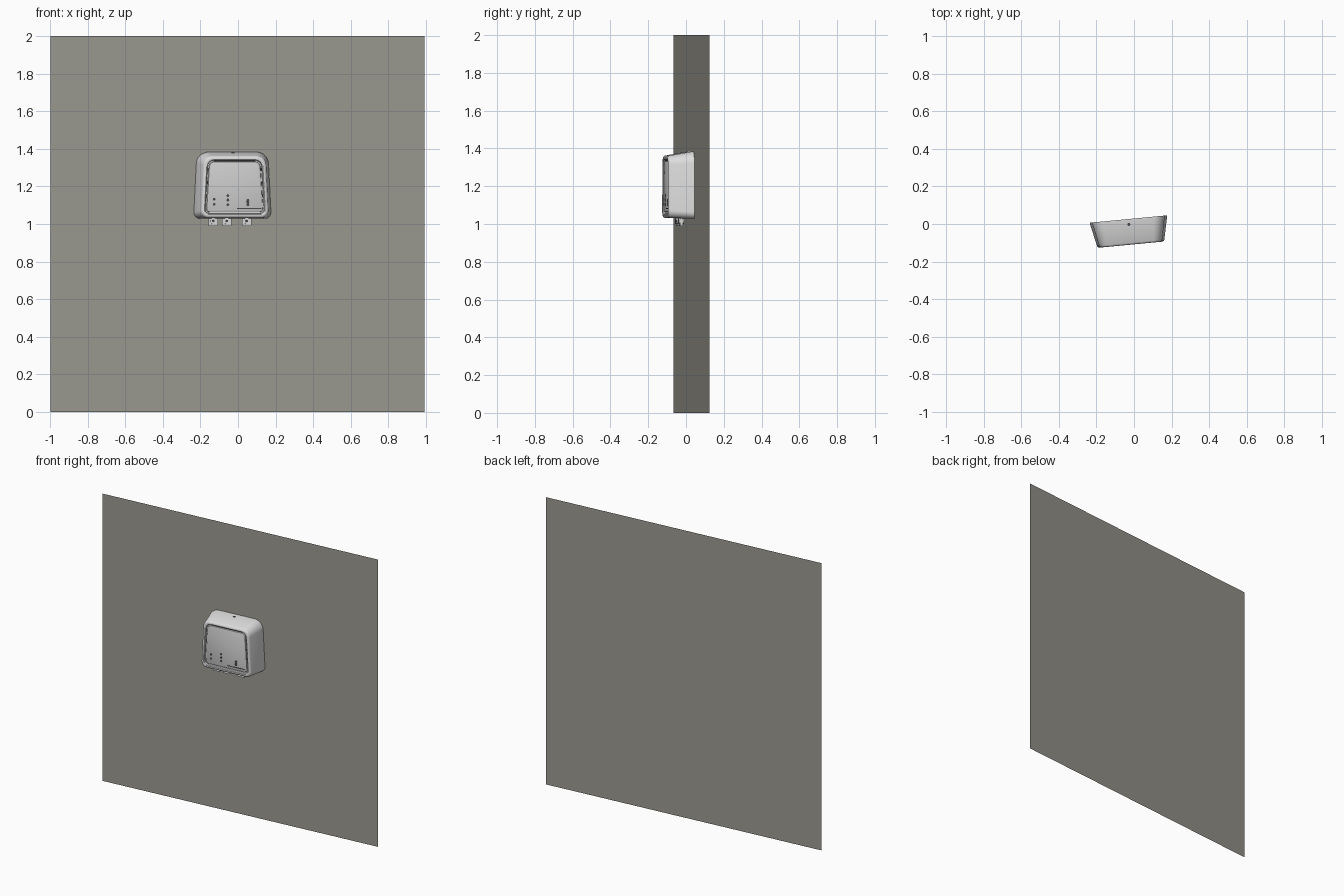
import bpy, bmesh, math
from mathutils import Matrix

if "Cube" in bpy.data.objects:
    bpy.data.objects.remove(bpy.data.objects["Cube"])

# Local frame: wall lies in the xz plane, device projects toward -y; all is turned a little about z
PLACE = Matrix.Translation((-0.003, 0.03, 0)) @ Matrix.Rotation(math.atan2(0.19, 1.99), 4, 'Z')
CX = -0.027


def material(name, c):
    m = bpy.data.materials.new(name)
    m.diffuse_color = (*c, 1)
    m.use_nodes = True
    m.node_tree.nodes["Principled BSDF"].inputs["Base Color"].default_value = m.diffuse_color
    return m


WALL = material("wall_grey", (0.33, 0.32, 0.285))
SHELL = material("light_shell", (0.72, 0.72, 0.72))
PANEL = material("panel_grey", (0.62, 0.62, 0.62))
DARK = material("dark_grey", (0.07, 0.07, 0.07))


def finish(name, bm, mats, smooth=True):
    me = bpy.data.meshes.new(name)
    bm.to_mesh(me)
    bm.free()
    ob = bpy.data.objects.new(name, me)
    bpy.context.collection.objects.link(ob)
    for m in mats:
        me.materials.append(m)
    ob.matrix_world = PLACE
    if smooth:
        bpy.context.view_layer.objects.active = ob
        bpy.ops.object.select_all(action='DESELECT')
        ob.select_set(True)
        bpy.ops.object.shade_smooth_by_angle(angle=math.radians(35))
    return ob


def outline(wb, wt, z0, z1, rb, rt, seg=8):
    """Rounded trapezoid, counter-clockwise seen from the front."""
    s = (wb - wt) / (z1 - z0)
    a = math.atan(s)                       # lean of the side walls
    pts = []
    for cz, r, start, end in ((z0 + rb, rb, -math.pi / 2, a), (z1 - rt, rt, a, math.pi / 2)):
        side = wb - s * (cz - z0)
        cx = side - r / math.cos(a)
        for i in range(seg + 1):
            t = start + (end - start) * i / seg
            pts.append((cx + r * math.cos(t), cz + r * math.sin(t)))
    return pts + [(-x, z) for x, z in reversed(pts)]


def loft(name, rings, mats, panel_from=None):
    bm = bmesh.new()
    loops = [[bm.verts.new((CX + x, y, z)) for x, z in outline(*o)] for y, o in rings]
    n = len(loops[0])
    for k in range(len(loops) - 1):
        for i in range(n):
            j = (i + 1) % n
            f = bm.faces.new((loops[k][i], loops[k][j], loops[k + 1][j], loops[k + 1][i]))
            if panel_from is not None and k >= panel_from:
                f.material_index = 1
    bm.faces.new(list(reversed(loops[0])))
    front = bm.faces.new(loops[-1])
    front.material_index = 1 if panel_from is not None else 0
    bmesh.ops.recalc_face_normals(bm, faces=bm.faces)
    return finish(name, bm, mats)


def box(bm, x, y, z, sx, sy, sz):
    bmesh.ops.create_cube(bm, size=1, matrix=Matrix.Translation((x, y, z)) @ Matrix.Diagonal((sx, sy, sz, 1)))


def disc(bm, x, y, z, r, depth, axis='X'):
    bmesh.ops.create_cone(bm, cap_ends=True, segments=20, radius1=r, radius2=r, depth=depth,
                          matrix=Matrix.Translation((x, y, z)) @ Matrix.Rotation(math.pi / 2 if axis == 'X' else 0, 4, 'X'))


# Thin upright wall sheet
bm = bmesh.new()
bm.faces.new([bm.verts.new(p) for p in ((-1, 0, 0), (1, 0, 0), (1, 0, 2), (-1, 0, 2))])
finish("wall_sheet", bm, [WALL], False)

# Tapered housing with rounded rim and grooved front
FB, FT, Z0, Z1 = 0.182, 0.166, 1.033, 1.362


def inset(d):
    return (FB - d, FT - d, Z0 + d, Z1 - d, max(0.038 - d * 0.7, 0.012), max(0.05 - d * 0.7, 0.015))


loft("housing", [
    (-0.001, (0.208, 0.190, 1.028, 1.383, 0.035, 0.065)),
    (-0.012, (0.207, 0.189, 1.028, 1.383, 0.035, 0.065)),
    (-0.128, inset(0.0)),
    (-0.134, inset(0.003)),
    (-0.138, inset(0.010)),
    (-0.138, inset(0.018)),
    (-0.135, inset(0.022)),
    (-0.124, inset(0.024)),
    (-0.124, inset(0.030)),
    (-0.132, inset(0.032)),
    (-0.134, inset(0.036))], [SHELL, PANEL], 9)

# Dark slit over the front cover, just under the rim
bm = bmesh.new()
box(bm, CX, -0.1245, 1.335, 0.22, 0.003, 0.005)
finish("cover_slit", bm, [DARK], False)

# Indicator holes on the front panel
bm = bmesh.new()
for x, zs in ((-0.137, (1.105, 1.132)), (-0.064, (1.103, 1.127, 1.151)), (0.043, (1.102, 1.114, 1.126))):
    for z in zs:
        disc(bm, x, -0.134, z, 0.0075, 0.003)
finish("indicator_holes", bm, [DARK])

# Small clips along both sides of the cover
bm = bmesh.new()
for side in (-1, 1):
    for z in (1.15, 1.22, 1.29):
        hw = FB - 0.027 - (FB - FT) * (z - Z0) / (Z1 - Z0)
        box(bm, CX + side * hw, -0.1255, z, 0.006, 0.006, 0.018)
finish("cover_clips", bm, [DARK], False)

# Thin trim line at the lower right
bm = bmesh.new()
box(bm, 0.050, -0.1342, 1.083, 0.13, 0.002, 0.006)
finish("trim_line", bm, [DARK], False)

# Screw hole on top
bm = bmesh.new()
disc(bm, CX, -0.030, 1.379, 0.008, 0.004, 'Z')
finish("top_screw_hole", bm, [DARK])

# Hanging connector lugs under the housing
bm = bmesh.new()
rings = bmesh.new()
for x in (-0.136, -0.064, 0.043):
    box(bm, x, -0.06, 1.011, 0.05, 0.016, 0.044)
    disc(bm, x, -0.06, 1.016, 0.017, 0.028)
    disc(rings, x, -0.0745, 1.016, 0.007, 0.002)
bmesh.ops.bevel(bm, geom=[e for e in bm.edges if e.calc_length() > 0.014 and
                          abs(e.verts[0].co.y - e.verts[1].co.y) < 0.02],
                offset=0.002, segments=2, affect='EDGES')
finish("connector_lugs", bm, [SHELL])
finish("lug_holes", rings, [DARK])
